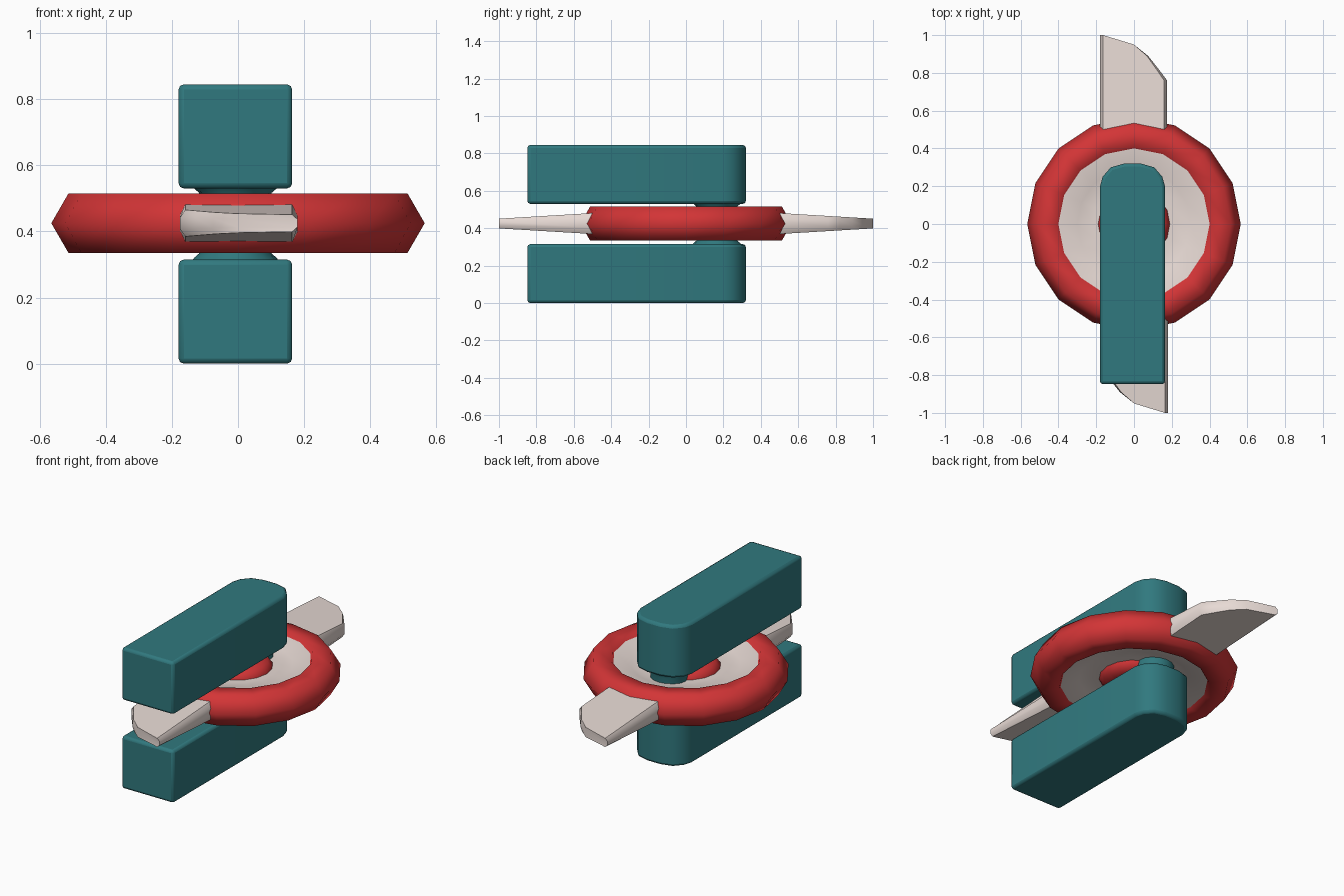
import bpy, bmesh, math

if "Cube" in bpy.data.objects:
    bpy.data.objects.remove(bpy.data.objects["Cube"])

MID = 0.425  # height of the mirror plane through the ring


def material(name, rgb):
    m = bpy.data.materials.new(name)
    m.diffuse_color = (*rgb, 1)
    m.use_nodes = True
    m.node_tree.nodes["Principled BSDF"].inputs["Base Color"].default_value = m.diffuse_color
    return m


TEAL = material("teal", (0.03, 0.19, 0.21))
RED = material("red", (0.65, 0.035, 0.037))
CREAM = material("cream", (0.80, 0.70, 0.66))


def finish(bm, name, mat, angle=40, bevel=0):
    bmesh.ops.recalc_face_normals(bm, faces=bm.faces)
    me = bpy.data.meshes.new(name)
    bm.to_mesh(me)
    bm.free()
    me.materials.append(mat)
    ob = bpy.data.objects.new(name, me)
    bpy.context.collection.objects.link(ob)
    if bevel:
        b = ob.modifiers.new("bevel", 'BEVEL')
        b.width, b.segments, b.limit_method = bevel, 2, 'ANGLE'
        b.angle_limit = math.radians(50)
    bpy.ops.object.select_all(action='DESELECT')
    ob.select_set(True)
    bpy.context.view_layer.objects.active = ob
    bpy.ops.object.shade_smooth_by_angle(angle=math.radians(angle))
    return ob


def stack(bm, loops, caps=True):
    """Skin a list of equally long vertex loops."""
    rings = [[bm.verts.new(p) for p in l] for l in loops]
    n = len(rings[0])
    pairs = list(zip(rings, rings[1:]))
    if not caps:
        pairs.append((rings[-1], rings[0]))
    for a, b in pairs:
        for i in range(n):
            j = (i + 1) % n
            bm.faces.new((a[i], a[j], b[j], b[i]))
    if caps:
        bm.faces.new(rings[0])
        bm.faces.new(rings[-1])


def lathe(name, profile, sides, mat, centre=(0, 0), caps=True, angle=40):
    bm = bmesh.new()
    stack(bm, [[(centre[0] + r * math.cos(2 * math.pi * i / sides),
                 centre[1] + r * math.sin(2 * math.pi * i / sides), z)
                for i in range(sides)] for r, z in profile], caps)
    return finish(bm, name, mat, angle)


def mirrored(half):
    """Lower half profile reflected about the middle plane."""
    return [(r, MID - h) for r, h in half] + [(r, MID + h) for r, h in reversed(half)]


# Hexagonal-section outer ring
section = [(0.461 + 0.104 * math.cos(k * math.pi / 3),
            MID + 0.104 * math.sin(k * math.pi / 3)) for k in range(6)]
lathe("outer_ring", section, 16, RED, caps=False, angle=65)

# Dished plate inside the ring and the hub at its centre
lathe("dished_plate", mirrored([(0.14, 0.04), (0.22, 0.035), (0.30, 0.045),
                                (0.39, 0.075), (0.45, 0.075)]), 16, CREAM)
lathe("hub", mirrored([(0.12, 0.085), (0.165, 0.075), (0.19, 0.04)]), 16, RED, angle=60)

# Two tapering blades, half a turn apart
outline = [(-0.18, 0.42), (-0.18, 1.0), (0, 0.95), (0.075, 0.89),
           (0.13, 0.82), (0.175, 0.76), (0.175, 0.42)]
for name, s in (("back_blade", 1), ("front_blade", -1)):
    def layer(side, inset, frac):
        return [(s * x * (1 - inset), s * y,
                 MID + side * frac * (0.056 - 0.06 * (y - 0.5)))
                for x, y in outline]
    bm = bmesh.new()
    stack(bm, [layer(-1, 0.09, 1), layer(-1, 0, 0.45),
               layer(1, 0, 0.45), layer(1, 0.09, 1)])
    finish(bm, name, CREAM)

# Lower and upper arms with rounded back ends
half = [(0.172, -0.848), (0.172, 0.20), (0.158, 0.25), (0.115, 0.30), (0.045, 0.32)]
arm = half + [(-x, y) for x, y in reversed(half)]
for name, z0, z1 in (("lower_arm", 0.0, 0.315), ("upper_arm", 0.53, 0.845)):
    bm = bmesh.new()
    stack(bm, [[(x - 0.008, y, z) for x, y in arm] for z in (z0, z1)])
    finish(bm, name, TEAL, bevel=0.016)

# Flared pin joining the arms through the plate
lathe("pivot_pin", mirrored([(0.132, 0.115), (0.125, 0.105), (0.110, 0.092),
                             (0.105, 0.075)]), 16, TEAL, centre=(-0.008, 0.165))
